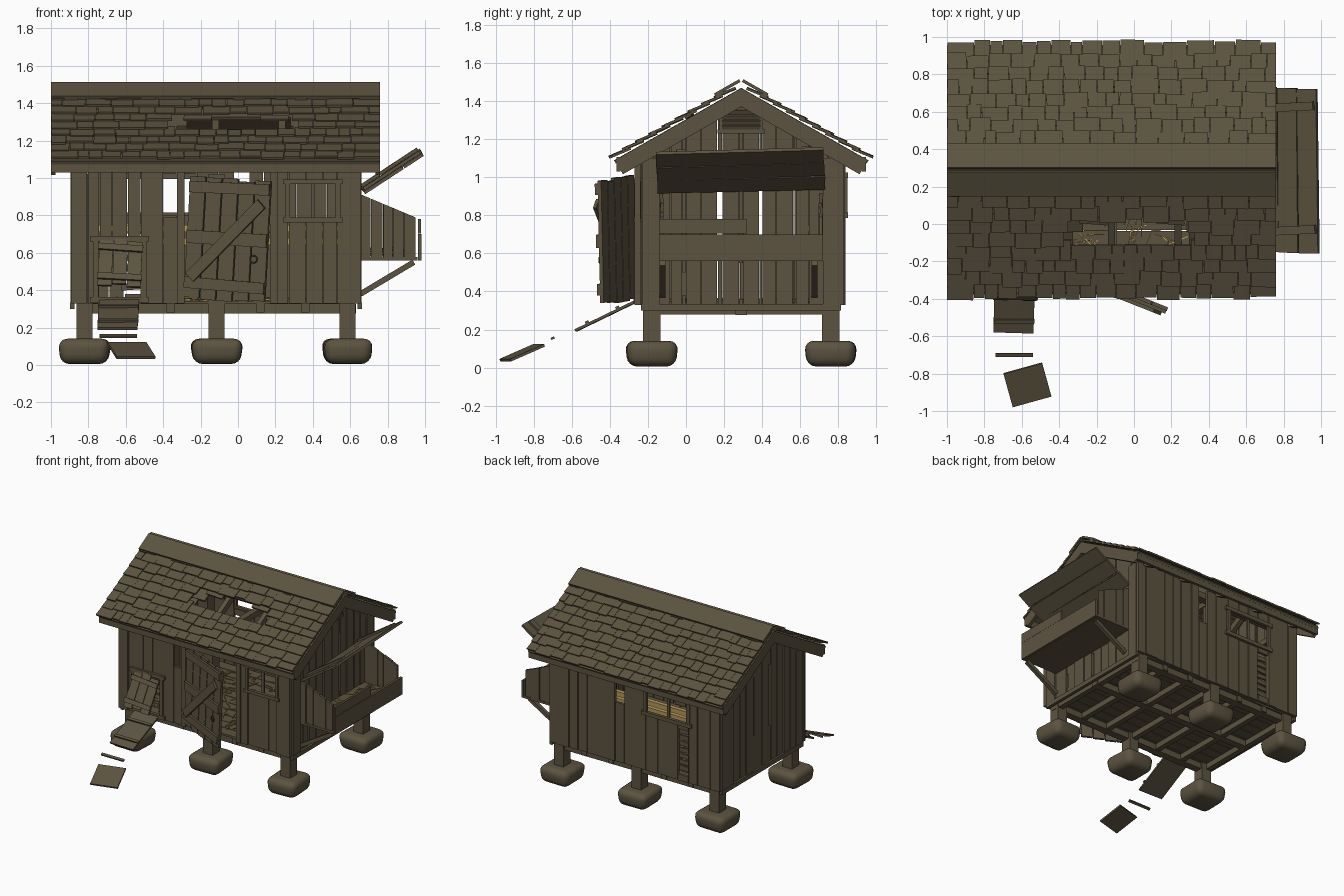
import bpy, bmesh, math, random
from mathutils import Matrix, Vector

random.seed(4)
cube = bpy.data.objects.get("Cube")
if cube:
    bpy.data.objects.remove(cube)


def material(name, rgb):
    m = bpy.data.materials.new(name)
    m.use_nodes = True
    m.diffuse_color = (*rgb, 1)
    m.node_tree.nodes["Principled BSDF"].inputs["Base Color"].default_value = (*rgb, 1)
    return m


WOOD = material("weathered brown", (0.108, 0.088, 0.052))
STRAW = material("straw gold", (0.46, 0.31, 0.09))
parts = {}
I = Matrix.Identity(4)
MID, RIDGE, PITCH = 0.29, 1.47, math.atan(0.57)
ROOF_X0, ROOF_X1 = -1.0, 0.76
uni = random.uniform


def box(part, size, loc, rot=(0, 0, 0), base=I):
    """Add a box to the named part and return its vertices."""
    bm = parts.setdefault(part, bmesh.new())
    r = Matrix.Rotation(rot[2], 4, 'Z') @ Matrix.Rotation(rot[1], 4, 'Y') @ Matrix.Rotation(rot[0], 4, 'X')
    mat = base @ Matrix.Translation(loc) @ r @ Matrix.Diagonal((*size, 1))
    return bmesh.ops.create_cube(bm, size=1, matrix=mat)["verts"]


def span(part, lo, hi):
    """Box between two corners."""
    lo, hi = Vector(lo), Vector(hi)
    return box(part, hi - lo, (lo + hi) / 2)


def beam(part, p, q, w, t):
    """Square bar from p to q."""
    p, q = Vector(p), Vector(q)
    d = q - p
    r = d.to_track_quat('Z', 'Y').to_matrix().to_4x4()
    box(part, (w, t, d.length), (0, 0, 0), base=Matrix.Translation((p + q) / 2) @ r)


def panel(part, axis, a0, a1, pos, t, z0, z1):
    """Upright board running along x or y."""
    size, loc = (a1 - a0, t, z1 - z0), ((a0 + a1) / 2, pos, (z0 + z1) / 2)
    if axis == 'y':
        size, loc = (t, size[0], size[2]), (pos, loc[0], loc[2])
    return box(part, size, loc)


def planks(part, axis, a0, a1, pos, z0, top, holes=(), width=0.085, t=0.022):
    """Row of upright planks with openings; top is a function along the row."""
    cuts = sorted({a0, a1, *[e for h in holes for e in h[:2]]})
    for s, e in zip(cuts, cuts[1:]):
        n = max(1, round((e - s) / width))
        edges = [s] + [s + (e - s) * (i + uni(-.15, .15)) / n for i in range(1, n)] + [e]
        for a, b in zip(edges, edges[1:]):
            m, runs, low = (a + b) / 2, [], z0
            for h in sorted((h for h in holes if h[0] < m < h[1]), key=lambda h: h[2]):
                runs.append((low, h[2]))
                low = h[3]
            runs.append((low, None))
            off = uni(-.006, .006)
            for lo, hi in runs:
                end = hi or min(top(a), top(b))
                if end - lo < 0.02:
                    continue
                verts = panel(part, axis, a + .002, b - .002, pos + off, t, lo, end)
                if hi is None:
                    for v in verts:
                        if v.co.z > (lo + end) / 2:
                            v.co.z = top(v.co.x if axis == 'x' else v.co.y)


def frame(part, axis, a0, a1, z0, z1, pos, w=0.03, t=0.02):
    for a in (a0, a1):
        panel(part, axis, a - w / 2, a + w / 2, pos, t, z0, z1)
    for z in (z0, z1):
        panel(part, axis, a0 - w, a1 + w, pos, t + .006, z - w / 2, z + w / 2)


def on_slope(part, side, x0, x1, v0, v1, n, t, tilt=0.0, spin=0.0):
    """Box lying on a roof side; v runs down from the ridge, n is height above the deck."""
    v = (v0 + v1) / 2
    c, s = math.cos(PITCH), math.sin(PITCH)
    loc = ((x0 + x1) / 2, MID + side * (v * c + n * s), RIDGE - v * s + n * c)
    box(part, (x1 - x0, v1 - v0, t), loc, (-side * (PITCH - tilt), 0, spin))


# Foundation stones and posts
for x in (-0.82, -0.115, 0.585):
    for y in (-0.18, 0.76):
        for v in box("foundation_stones", (.27, .275, .135), (x, y, .073), (0, 0, uni(-.05, .05))):
            k = 0.9 if v.co.z < .07 else 1
            v.co.x, v.co.y = x + (v.co.x - x) * k + uni(-.01, .01), y + (v.co.y - y) * k
        box("support_posts", (.085, .09, .9), (x, y, .57))

# Floor framing and floor planks
for y in (-0.18, 0.29, 0.76):
    span("floor_beams", (-.86, y - .03, .275), (.63, y + .03, .325))
for i in range(7):
    x = -.84 + i * .24
    span("floor_beams", (x - .022, -.22, .28), (x + .022, .8, .325))
for i in range(11):
    y = -.22 + i * .0935
    span("floor_planks", (-.86, y, .326), (.62, y + .088, .342))

# Front and back walls
eave = lambda a: 1.1
planks("front_wall", 'x', -.89, .655, -.245, .33, eave,
       [(-.74, -.52, .33, .66), (-.40, -.32, .79, 1.1), (-.29, .17, .33, 1.05), (.27, .53, .77, .99)])
planks("back_wall", 'x', -.89, .655, .822, .33, eave,
       [(-.02, .06, .81, 1.1), (-.61, -.22, .8, 1.02), (-.605, -.51, .38, .75)])
for i in range(7):
    box("back_slats", (.13, .015, .035), (-.56, .80, .42 + i * .05), (0, uni(-.08, .08), 0))

# Gable walls
gable = lambda y: RIDGE - .045 - .57 * abs(y - MID)
gaps = [(.165, .19, .62, 1.12), (.385, .40, .62, 1.1), (.28, .3, .36, .55), (.56, .575, .7, 1.0)]
planks("left_gable_wall", 'y', -.235, .815, .635, .33, gable, gaps + [(-.02, .0, .38, .5)])
planks("right_gable_wall", 'y', -.235, .815, -.875, .33, gable, gaps[:2])

# Corner boards, sills and opening frames
for x in (-.885, .65):
    for y in (-.185, .765):
        panel("corner_boards", 'y', y - .045, y + .045, x, .02, .33, 1.1)
    span("sills", (x - .012, -.235, .3), (x + .012, .815, .335))
for x in (-.85, .615):
    panel("corner_boards", 'x', x - .04, x + .04, -.262, .015, .33, 1.08)
frame("hatch_frame", 'x', -.76, -.505, .35, .675, -.262)
frame("front_window_frame", 'x', .265, .535, .775, .98, -.262, .025)
panel("front_window_frame", 'x', .39, .41, -.245, .015, .78, .98)
frame("back_window_frame", 'x', -.61, -.22, .8, 1.01, .838)
panel("back_window_frame", 'x', -.43, -.41, .822, .015, .8, 1.02)
for x in (-.305, .19):
    panel("door_frame", 'x', x - .02, x + .02, -.262, .018, .33, 1.06)
frame("gable_vent", 'y', .185, .395, 1.24, 1.355, .652, .02)
for i in range(4):
    box("gable_vent", (.012, .2, .032), (.658, .29, 1.257 + i * .027), (0, .5, 0))

# Inner framing and roosts
for y in (-.2, .78):
    span("top_plates", (-.86, y - .03, 1.03), (.62, y + .03, 1.08))
for x in (-.82, -.115, .585):
    span("tie_beams", (x - .025, -.2, 1.04), (x + .025, .78, 1.085))
for y, z in ((.64, .73), (.42, .66)):
    span("roost_poles", (-.86, y - .018, z - .018), (.62, y + .018, z + .018))

# Roof deck, rafters, shingles; one side has a hole
for side in (-1, 1):
    name = "front" if side < 0 else "back"
    for i in range(8):
        v0 = i * .0965
        runs = [(ROOF_X0 + .01, ROOF_X1 - .01)]
        if side < 0 and i in (3, 4):
            runs = [(ROOF_X0 + .01, uni(-.33, -.27)), (uni(.24, .3), ROOF_X1 - .01)]
        for a, b in runs:
            on_slope(name + "_roof_deck", side, a, b, v0, v0 + .094, -.01, .018)
    for x in (-.82, -.47, -.12, .235, .585):
        on_slope("rafters", side, x - .018, x + .018, .01, .75, -.045, .05)
    for k in range(9):
        v1 = .062 + .0795 * (k + 1)
        x = ROOF_X0
        while x < ROOF_X1 - .001:
            e = x + uni(.06, .15)
            e = ROOF_X1 if e > ROOF_X1 - .05 else e
            mid = (x + e) / 2
            if side > 0 or k not in (3, 4) or not -.33 < mid < .29:
                up = .085 if side < 0 and k == 5 and abs(mid) < .33 else .115
                drop = uni(-.012, .008)
                on_slope(name + "_shingles", side, x + .0015, e - .0015, v1 - up, v1 + drop,
                         .018 + uni(-.002, .003), .012, .12, uni(-.012, .012))
            x = e
    # Ridge cap, eave fascia and rake boards
    on_slope("ridge_cap", side, ROOF_X0, ROOF_X1, -.012, .14, .036, .016)
    y = MID + side * .645
    span("eave_fascia", (ROOF_X0, y - .011, 1.03), (ROOF_X1, y + .011, 1.105))
    for x in (ROOF_X0 + .012, ROOF_X1 - .012):
        on_slope("rake_boards", side, x - .012, x + .012, 0, .765, -.045, .085)
for a, b in ((-.29, -.14), (.12, .27)):
    on_slope("broken_roof_pieces", -1, a, b, .29, .33, .005, .012, 0, uni(-.15, .15))

# Main door, ajar and sagging
hinge = Matrix.Translation((-.29, -.268, .35)) @ Matrix.Rotation(-.38, 4, 'Z') @ Matrix.Rotation(.06, 4, 'Y')
for i in range(5):
    h = .66 - uni(0, .03)
    box("door", (.088, .02, h), (.046 + i * .094, 0, h / 2 + uni(0, .02)), base=hinge)
for z, w in ((.61, .06), (.34, .07), (.09, .06)):
    box("door_rails", (.46, .018, w), (.235, -.018, z), (0, uni(-.02, .04), 0), hinge)
box("door_brace", (.57, .018, .062), (.235, -.036, .33), (0, -.82, 0), hinge)
bpy.ops.mesh.primitive_torus_add(major_radius=.02, minor_radius=.004, major_segments=14, minor_segments=6,
                                 location=hinge @ Vector((.4, -.03, .24)), rotation=(math.pi / 2, 0, -.38))
ring = bpy.context.object
ring.name = "door_ring"
ring.data.materials.append(WOOD)

# Small hatch swung outward
hatch = Matrix.Translation((-.625, -.275, .665)) @ Matrix.Rotation(-.48, 4, 'X') @ Matrix.Rotation(.04, 4, 'Y')
for i in range(3):
    box("hatch", (.074, .016, .27), (-.078 + i * .078, 0, -.137 + uni(-.01, .01)), base=hatch)
for z in (-.05, -.225):
    box("hatch", (.24, .014, .035), (0, -.015, z), (0, uni(-.04, .04), 0), hatch)

# Broken ramp: upper piece, loose cleat and fallen piece
slope = math.atan2(.155, .32)
box("ramp", (.215, .355, .014), (-.64, -.42, .272), (slope, 0, -.03))
for y, z in ((-.36, .315), (-.52, .238)):
    box("ramp", (.215, .02, .014), (-.64, y, z), (slope, 0, 0))
box("loose_cleat", (.2, .02, .012), (-.64, -.7, .155), (slope, 0, 0))
box("fallen_ramp_piece", (.215, .2, .014), (-.57, -.86, .078), (.4, 0, .27))

# Nest box with end walls, front boards, struts and raised lid
span("nest_floor", (.645, -.14, .56), (.96, .72, .578))
for y in (-.13, .71):
    planks("nest_ends", 'x', .645, .95, y, .56, lambda x: .915 - .42 * (x - .65), width=.06, t=.018)
    beam("nest_struts", (.655, y * .95, .38), (.94, y * .95, .55), .03, .03)
span("nest_front", (.962, -.14, .56), (.98, .72, .70))
span("nest_front", (.962, -.14, .703), (.978, .32, .78))
lid = Matrix.Translation((.665, .295, .93)) @ Matrix.Rotation(-.58, 4, 'Y') @ Matrix.Rotation(.03, 4, 'X')
for i in range(3):
    box("nest_lid", (.122, .88, .018), (.064 + i * .127, uni(-.015, .015), 0), (0, 0, uni(-.02, .025)), lid)
for y in (-.33, .33):
    box("nest_lid", (.36, .045, .016), (.19, y, .017), (0, 0, .04), lid)

# Loose straw on the floor and in the nest
for i in range(240):
    box("floor_straw", (uni(.06, .15), .006, .005), (uni(-.78, .55), uni(-.15, .72), uni(.345, .36)),
        (0, uni(-.08, .08), uni(0, 3.1)))
for i in range(110):
    box("nest_straw", (uni(.05, .11), .006, .005), (uni(.72, .9), uni(-.06, .64), uni(.585, .63)),
        (0, uni(-.2, .2), uni(0, 3.1)))

# Turn every part into an object
for name, bm in parts.items():
    mesh = bpy.data.meshes.new(name)
    bm.to_mesh(mesh)
    bm.free()
    golden = "straw" in name or name == "roost_poles"
    mesh.materials.append(STRAW if golden else WOOD)
    bpy.context.collection.objects.link(bpy.data.objects.new(name, mesh))

stones = bpy.data.objects["foundation_stones"]
bevel = stones.modifiers.new("rounding", 'BEVEL')
bevel.width, bevel.segments = .05, 4
for ob in (stones, ring):
    for f in ob.data.polygons:
        f.use_smooth = True
